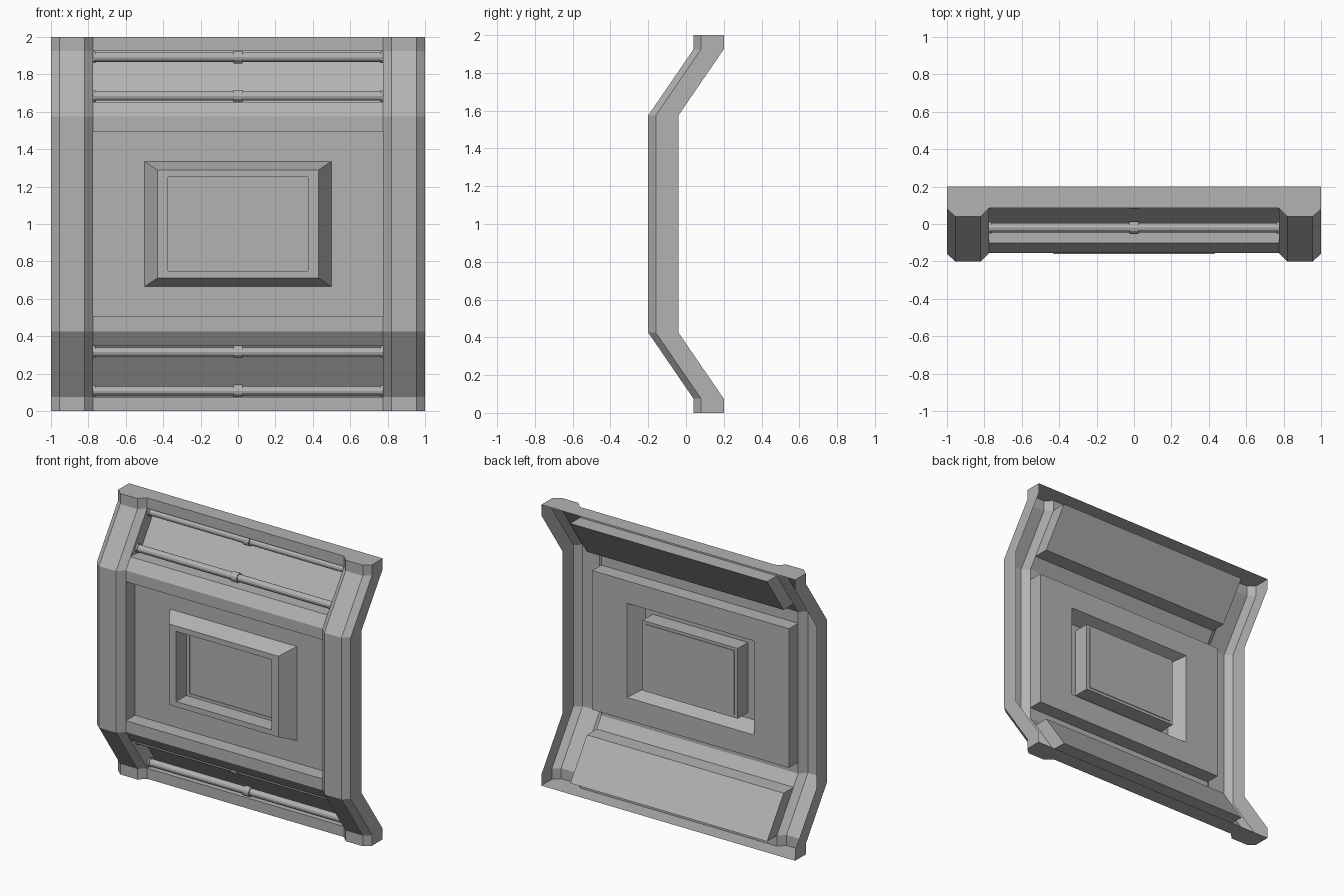
import bpy, bmesh, math
from mathutils import Matrix

if "Cube" in bpy.data.objects:
    bpy.data.objects.remove(bpy.data.objects["Cube"])

CENTRE = 1.0     # height of the horizontal mirror plane
TOP = 1.0
BEND_LO, BEND_HI = 0.575, 0.925   # slope start/end above the mirror plane
INNER = 0.775    # half width between the pillars

grey = bpy.data.materials.new("dark_grey")
grey.diffuse_color = (0.45, 0.45, 0.45, 1)
grey.use_nodes = True
grey.node_tree.nodes["Principled BSDF"].inputs["Base Color"].default_value = grey.diffuse_color


def make_object(name, bm, axes):
    """Turn a bmesh into a mirrored grey object."""
    me = bpy.data.meshes.new(name)
    bm.to_mesh(me)
    bm.free()
    me.materials.append(grey)
    ob = bpy.data.objects.new(name, me)
    bpy.context.collection.objects.link(ob)
    ob.location.z = CENTRE
    m = ob.modifiers.new("mirror", 'MIRROR')
    m.use_axis = axes
    m.use_clip = True
    m.merge_threshold = 0.0005


def sheet(name, faces):
    """Make one mirrored sheet from face corner lists, facing -y."""
    bm = bmesh.new()
    for f in faces:
        bm.faces.new([bm.verts.new(p) for p in f])
    bmesh.ops.remove_doubles(bm, verts=bm.verts, dist=0.0005)
    bmesh.ops.recalc_face_normals(bm, faces=bm.faces)
    bm.normal_update()
    if sum(f.normal.y * f.calc_area() for f in bm.faces) > 0:
        bmesh.ops.reverse_faces(bm, faces=bm.faces)
    make_object(name, bm, (True, False, True))


def loft(rows):
    return [[a[i], a[i + 1], b[i + 1], b[i]]
            for a, b in zip(rows, rows[1:]) for i in range(len(a) - 1)]


def extrude_x(profile):
    return loft([[(x, y, z) for y, z in profile] for x in (0, INNER)])


# Side pillars: chamfered section swept along the bent side profile
section = [(INNER, 0.045), (0.82, 0), (0.955, 0), (1, 0.04), (1, 0.16)]
path = [(-0.2, 0), (-0.2, BEND_LO), (0.04, BEND_HI), (0.04, TOP)]
rows = [[(x, y + d, z) for x, d in section] for y, z in path]
cap = rows[-1] + [(INNER, 0.2, TOP)]
sheet("side_pillars", loft(rows) + [cap])

# Top and bottom lintels
sheet("lintels", extrude_x([(0.2, TOP), (0.085, TOP), (0.085, BEND_HI)]))

# Sloped recesses pushed straight back, with end walls and the bands below
DEPTH = 0.11
lo_y, lo_z = -0.102, 0.652
recess = [(0.085, BEND_HI), (0.085 + DEPTH, BEND_HI), (lo_y + DEPTH, lo_z), (lo_y, lo_z)]
band = [(-0.155, BEND_LO), (-0.155, 0.495)]
end_wall = [(INNER, y, z) for y, z in recess]
sheet("sloped_recesses", extrude_x(recess + band) + [end_wall])

# Central recess with raised screen frame and sunken screen
rings = [(INNER, 0.495, -0.155), (INNER, 0.495, -0.052), (0.5, 0.335, -0.052),
         (0.43, 0.288, -0.16), (0.375, 0.25, -0.16), (0.375, 0.25, -0.046),
         (0.35, 0.23, -0.046), (0.35, 0.23, -0.041)]
rows = [[(0, y, z), (x, y, z), (x, y, 0)] for x, z, y in rings]
screen = rows[-1] + [(0, rings[-1][2], 0)]
sheet("centre_panel", loft(rows) + [screen])


# Horizontal pipes with a centre collar and end flanges
def pipe(name, y, z):
    bm = bmesh.new()
    for x, length, r in ((0, 2 * INNER, 0.025), (0, 0.05, 0.033),
                         (-0.769, 0.012, 0.031), (0.769, 0.012, 0.031)):
        mat = Matrix.Translation((x, y, z)) @ Matrix.Rotation(math.pi / 2, 4, 'Y')
        bmesh.ops.create_cone(bm, cap_ends=True, segments=12, radius1=r,
                              radius2=r, depth=length, matrix=mat)
    make_object(name, bm, (False, False, True))


pipe("outer_pipes", 0.115, 0.892)
pipe("inner_pipes", -0.02, 0.684)
